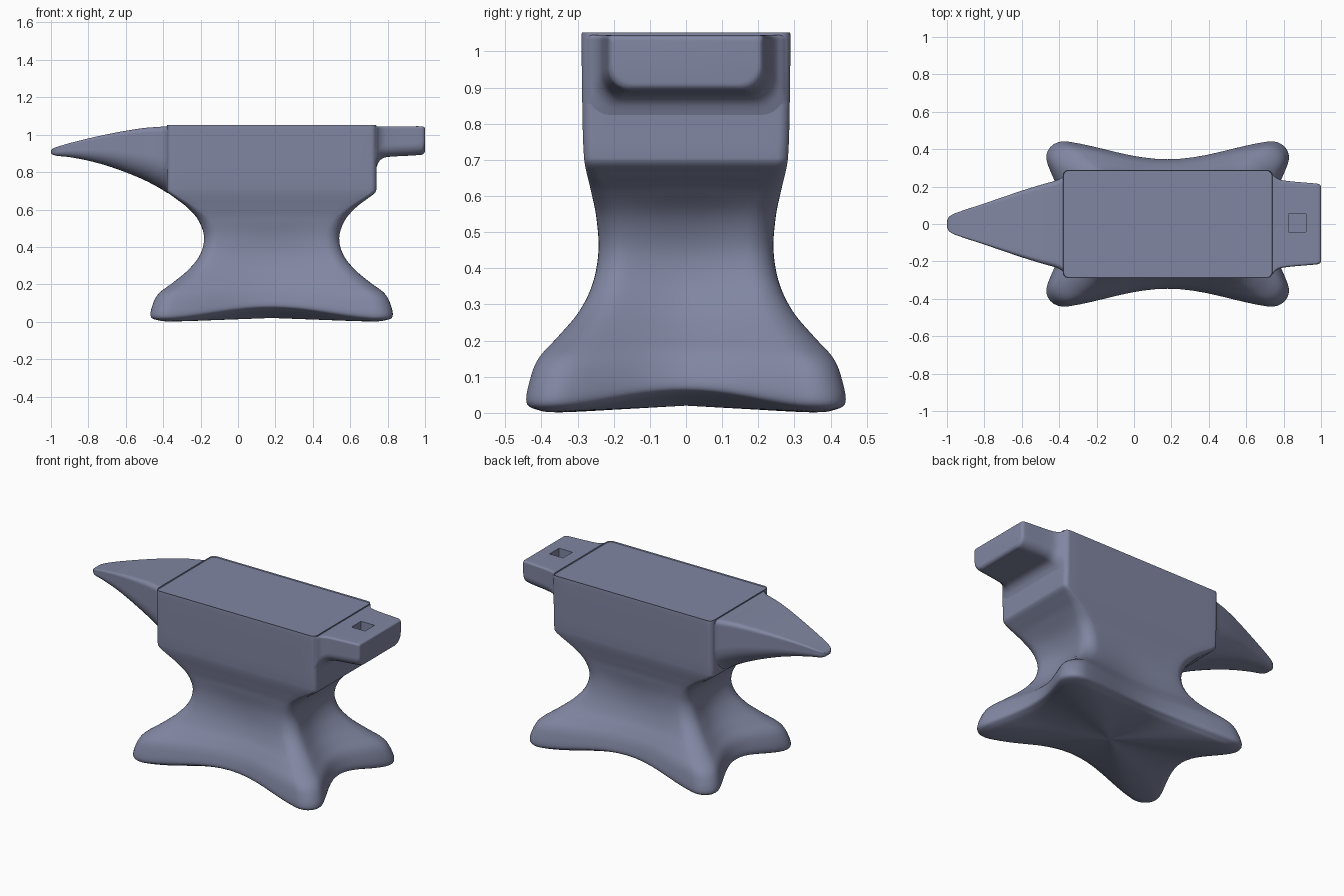
import bpy, bmesh, math
from mathutils import Vector

if "Cube" in bpy.data.objects:
    bpy.data.objects.remove(bpy.data.objects["Cube"])

steel = bpy.data.materials.new("blue grey steel")
steel.diffuse_color = (0.22, 0.24, 0.36, 1)
steel.use_nodes = True
steel.node_tree.nodes["Principled BSDF"].inputs["Base Color"].default_value = steel.diffuse_color


def smooth_keys(keys, steps):
    """Catmull-Rom resampling of a short list of section parameters."""
    k = [Vector(v) for v in keys]
    k = [k[0]] + k + [k[-1]]
    out = []
    for i in range(1, len(k) - 2):
        p0, p1, p2, p3 = k[i - 1:i + 3]
        for s in range(steps):
            t = s / steps
            out.append(0.5 * (2 * p1 + (p2 - p0) * t + (2 * p0 - 5 * p1 + 4 * p2 - p3) * t ** 2
                              + (3 * p1 - p0 - 3 * p2 + p3) * t ** 3))
    return out + [k[-1]]


def loft(name, rings, angle=40):
    """Skin a closed object through rings of equal point count."""
    bm = bmesh.new()
    rows = [[bm.verts.new(p) for p in ring] for ring in rings]
    n = len(rows[0])
    for a, b in zip(rows, rows[1:]):
        for i in range(n):
            bm.faces.new((a[i], a[(i + 1) % n], b[(i + 1) % n], b[i]))
    bm.faces.new(rows[0])
    bm.faces.new(rows[-1])
    bmesh.ops.recalc_face_normals(bm, faces=bm.faces)
    me = bpy.data.meshes.new(name)
    bm.to_mesh(me)
    bm.free()
    me.materials.append(steel)
    ob = bpy.data.objects.new(name, me)
    bpy.context.collection.objects.link(ob)
    bpy.ops.object.select_all(action='DESELECT')
    ob.select_set(True)
    bpy.context.view_layer.objects.active = ob
    bpy.ops.object.shade_smooth_by_angle(angle=math.radians(angle))
    return ob


def rounded_rect(a, b, r_top, r_bottom=None, side=16, arc=8):
    """Outline of half sizes a, b; corners run counter-clockwise from the upper right."""
    r_bottom = r_top if r_bottom is None else r_bottom
    corners = []
    for q, (sx, sy) in enumerate(((1, 1), (-1, 1), (-1, -1), (1, -1))):
        r = min(r_top if sy > 0 else r_bottom, 0.95 * a, 0.95 * b)
        corners.append([Vector((sx * (a - r) + r * math.cos((q + i / arc) * math.pi / 2),
                                sy * (b - r) + r * math.sin((q + i / arc) * math.pi / 2)))
                        for i in range(arc + 1)])
    pts = []
    for q in range(4):
        pts += corners[q]
        end, start = corners[q][-1], corners[(q + 1) % 4][0]
        pts += [end.lerp(start, i / side) for i in range(1, side)]
    return pts


# Body: z, half length, half width, end hollow, side hollow, rim lift, corner radius
body_keys = [
    (0.02, 0.002, 0.002, 0, 0, 0, 0.001),
    (0.01, 0.28, 0.19, 0.05, 0.045, 0.025, 0.06),
    (0.001, 0.55, 0.37, 0.11, 0.09, 0.055, 0.11),
    (0.005, 0.63, 0.42, 0.12, 0.10, 0.063, 0.125),
    (0.025, 0.666, 0.45, 0.13, 0.105, 0.06, 0.13),
    (0.09, 0.655, 0.44, 0.13, 0.10, 0.04, 0.13),
    (0.15, 0.62, 0.415, 0.12, 0.09, 0.025, 0.12),
    (0.21, 0.54, 0.36, 0.09, 0.06, 0.01, 0.11),
    (0.28, 0.455, 0.30, 0.06, 0.035, 0, 0.10),
    (0.36, 0.39, 0.26, 0.035, 0.02, 0, 0.09),
    (0.45, 0.366, 0.243, 0.02, 0.008, 0, 0.08),
    (0.54, 0.392, 0.248, 0.01, 0, 0, 0.07),
    (0.61, 0.45, 0.262, 0, 0, 0, 0.05),
    (0.66, 0.515, 0.274, 0, 0, 0, 0.035),
    (0.69, 0.553, 0.28, 0, 0, 0, 0.03),
    (0.72, 0.56, 0.283, 0, 0, 0, 0.03),
    (0.80, 0.56, 0.286, 0, 0, 0, 0.03),
    (1.03, 0.56, 0.289, 0, 0, 0, 0.03),
    (1.045, 0.557, 0.286, 0, 0, 0, 0.03),
]


def body_ring(z, a, b, end, side, lift, r):
    ring = []
    for x, y in rounded_rect(a, b, r):
        fx = math.cos(math.pi / 2 * min(1, abs(x) / a)) ** 2
        fy = math.cos(math.pi / 2 * min(1, abs(y) / b)) ** 2
        ring.append((0.18 + x - math.copysign(end * fy, x) * min(1, abs(x) / a),
                     y - math.copysign(side * fx, y) * min(1, abs(y) / b),
                     z + lift * max(fx, fy * 0.8)))
    return ring


loft("body", [body_ring(*k) for k in smooth_keys(body_keys, 5)])

# Horn: x, half width, top z, bottom z
horn_keys = [
    (-0.372, 0.275, 1.045, 0.685), (-0.385, 0.25, 1.045, 0.693), (-0.42, 0.232, 1.042, 0.715),
    (-0.5, 0.209, 1.036, 0.757), (-0.6, 0.178, 1.021, 0.799), (-0.7, 0.144, 1.002, 0.834),
    (-0.8, 0.11, 0.98, 0.861), (-0.9, 0.077, 0.955, 0.88), (-0.96, 0.056, 0.937, 0.886),
    (-0.985, 0.042, 0.928, 0.891), (-0.997, 0.025, 0.92, 0.898), (-1.0, 0.008, 0.913, 0.906),
]


def cross_ring(x, w, top, bottom, r_top, r_bottom):
    h = (top - bottom) / 2
    return [(x, y, top - h + z) for y, z in rounded_rect(w, h, r_top, r_bottom)]


loft("horn", [cross_ring(x, w, t, b, 0.12 * w, 0.8 * min(w, t - b))
              for x, w, t, b in smooth_keys(horn_keys, 4)])

# Heel with a fillet where it leaves the body
heel_keys = [
    (0.73, 0.28, 1.045, 0.79), (0.742, 0.268, 1.045, 0.83), (0.757, 0.25, 1.045, 0.86),
    (0.785, 0.236, 1.045, 0.878), (0.84, 0.228, 1.045, 0.884), (0.92, 0.221, 1.045, 0.888),
    (0.975, 0.216, 1.045, 0.892), (0.99, 0.212, 1.043, 0.896), (0.998, 0.205, 1.038, 0.905),
    (1.0, 0.196, 1.03, 0.915),
]
heel = loft("heel", [cross_ring(x, w, t, b, 0.012, 0.06) for x, w, t, b in smooth_keys(heel_keys, 4)])

# Square tool hole in the heel
bpy.ops.mesh.primitive_cube_add(size=1, location=(0.873, 0.005, 1.045))
cutter = bpy.context.object
cutter.name = "hole_cutter"
cutter.scale = (0.095, 0.095, 0.2)
cutter.data.materials.append(steel)
cutter.hide_render = True
cutter.display_type = 'WIRE'
cut = heel.modifiers.new("square hole", 'BOOLEAN')
cut.object = cutter
cut.operation = 'DIFFERENCE'
# Cut before the smoothing modifier, if there is one
heel.modifiers.move(len(heel.modifiers) - 1, 0)
